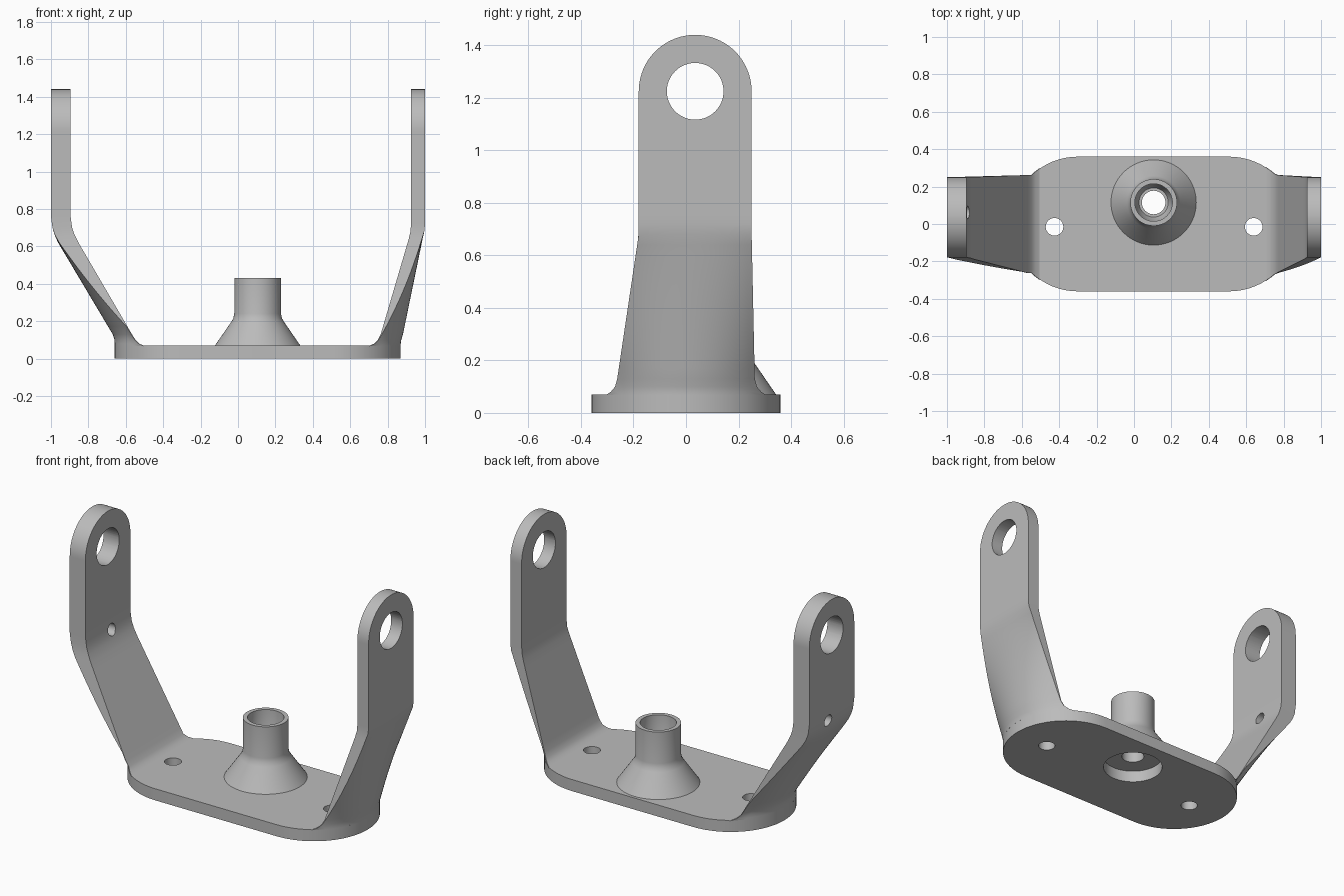
import bpy, bmesh, math
from mathutils import Matrix

if "Cube" in bpy.data.objects:
    bpy.data.objects.remove(bpy.data.objects["Cube"])

R, XL, XR = 0.36, -0.30, 0.51          # plate end radius and end centres
PLATE = 0.07                           # plate thickness
EYE_Y, EYE_Z, EYE_R = 0.035, 1.225, 0.215

metal = bpy.data.materials.new("grey_metal")
metal.diffuse_color = (0.5, 0.5, 0.5, 1)
metal.use_nodes = True
metal.node_tree.nodes["Principled BSDF"].inputs["Base Color"].default_value = metal.diffuse_color


def finish(name, bm):
    bmesh.ops.remove_doubles(bm, verts=bm.verts, dist=1e-5)
    bmesh.ops.recalc_face_normals(bm, faces=bm.faces)
    me = bpy.data.meshes.new(name)
    bm.to_mesh(me)
    bm.free()
    me.materials.append(metal)
    ob = bpy.data.objects.new(name, me)
    bpy.context.collection.objects.link(ob)
    return ob


def select(ob):
    bpy.ops.object.select_all(action='DESELECT')
    ob.select_set(True)
    bpy.context.view_layer.objects.active = ob


def drill(ob, loc, radius, axis='Z'):
    """Cut a round hole through ob along the given axis."""
    bm = bmesh.new()
    bmesh.ops.create_cone(bm, cap_ends=True, segments=48, radius1=radius,
                          radius2=radius, depth=0.6)
    if axis == 'X':
        bm.transform(Matrix.Rotation(math.pi / 2, 4, 'Y'))
    bm.transform(Matrix.Translation(loc))
    cutter = finish("hole_cutter", bm)
    select(ob)
    mod = ob.modifiers.new("hole", 'BOOLEAN')
    mod.operation, mod.solver, mod.object = 'DIFFERENCE', 'EXACT', cutter
    bpy.ops.object.modifier_apply(modifier=mod.name)
    bpy.data.objects.remove(cutter)


def smooth(ob):
    select(ob)
    bpy.ops.object.shade_smooth_by_angle(angle=math.radians(30))


# base plate: stadium outline, extruded
bm = bmesh.new()
outline = []
for cx, start in ((XR, -90), (XL, 90)):
    for i in range(33):
        a = math.radians(start + 180 * i / 32)
        outline.append(bm.verts.new((cx + R * math.cos(a), R * math.sin(a), 0)))
face = bm.faces.new(outline)
ext = bmesh.ops.extrude_face_region(bm, geom=[face])
bmesh.ops.translate(bm, vec=(0, 0, PLATE),
                    verts=[v for v in ext["geom"] if isinstance(v, bmesh.types.BMVert)])
plate = finish("base_plate", bm)
for x in (-0.425, 0.64):
    drill(plate, (x, -0.015, 0), 0.047)
drill(plate, (0.105, 0.115, 0), 0.168)
smooth(plate)

# hollow post with flared foot: revolved closed profile
profile = [(0.228, 0.07), (0.142, 0.195), (0.130, 0.215), (0.125, 0.24), (0.125, 0.43),
           (0.10, 0.43), (0.10, 0.25), (0.078, 0.20), (0.063, 0.20), (0.063, 0.07)]
bm = bmesh.new()
SEG = 64
rings = []
for i in range(SEG):
    a = math.tau * i / SEG
    rings.append([bm.verts.new((0.105 + r * math.cos(a), 0.115 + r * math.sin(a), z))
                  for r, z in profile])
for i in range(SEG):
    a, b = rings[i], rings[(i + 1) % SEG]
    for j in range(len(profile)):
        k = (j + 1) % len(profile)
        bm.faces.new((a[j], b[j], b[k], a[k]))
smooth(finish("centre_post", bm))


def make_arm(name, side, centre, rows, top_in):
    """Loft from the round plate end up to a flat strap with a round eye end.
    rows hold (z, inner x, outer x), given as distances to one side."""
    full = []
    for (z0, i0, o0), (z1, i1, o1) in zip(rows, rows[1:]):
        n = 12 if z1 - z0 > 0.2 else 1
        for k in range(n):
            t = k / n
            full.append((z0 + (z1 - z0) * t, i0 + (i1 - i0) * t, o0 + (o1 - o0) * t))
    full.append(rows[-1])
    sections = []
    for z, xi, xo in full:
        t = min(max((z - 0.13) / 0.55, 0), 1)
        if z < 0.12:                                   # foot stays inside the plate end
            hi = math.sqrt(R * R - (xi - centre) ** 2)
            lo = -hi
        else:
            lo, hi = -0.262 + 0.082 * t, 0.262 - 0.012 * t
        sections.append((z, xi, xo, lo, hi, 1 - t))
    for i in range(25):                                # rounded eye end
        a = math.pi / 2 * i / 24
        w = max(EYE_R * math.cos(a), 0.002)
        sections.append((EYE_Z + EYE_R * math.sin(a), top_in, 1.0,
                         EYE_Y - w, EYE_Y + w, 0))
    bm = bmesh.new()
    N = 24
    loops = []
    for z, xi, xo, lo, hi, round_ in sections:
        ys = [lo + (hi - lo) * j / N for j in range(N + 1)]
        outer = [max(xo - round_ * (R - math.sqrt(R * R - y * y)), xi + 0.004) for y in ys]
        loops.append([bm.verts.new((side * xi, y, z)) for y in ys] +
                     [bm.verts.new((side * x, y, z)) for x, y in zip(outer[::-1], ys[::-1])])
    for a, b in zip(loops, loops[1:]):
        for j in range(len(a)):
            k = (j + 1) % len(a)
            bm.faces.new((a[j], a[k], b[k], b[j]))
    bm.faces.new(loops[0])
    bm.faces.new(loops[-1])
    arm = finish(name, bm)
    drill(arm, (side, EYE_Y, EYE_Z), 0.108, 'X')
    return arm


# left arm: thicker, strongly slanted, with a small pin hole at the bend
left = make_arm("left_arm", -1, -XL,
                [(0.068, 0.50, 0.66), (0.08, 0.528, 0.66), (0.10, 0.548, 0.66),
                 (0.13, 0.567, 0.67), (0.62, 0.853, 0.962), (0.66, 0.873, 0.98),
                 (0.70, 0.887, 0.992), (0.76, 0.895, 1.0), (1.22, 0.895, 1.0)], 0.895)
drill(left, (-1, 0.062, 0.715), 0.035, 'X')
smooth(left)

# right arm: thinner and steeper
right = make_arm("right_arm", 1, XR,
                 [(0.068, 0.70, 0.87), (0.08, 0.728, 0.87), (0.10, 0.748, 0.873),
                  (0.13, 0.763, 0.882), (0.64, 0.913, 0.987), (0.68, 0.922, 0.996),
                  (0.72, 0.925, 1.0), (1.22, 0.925, 1.0)], 0.925)
smooth(right)
